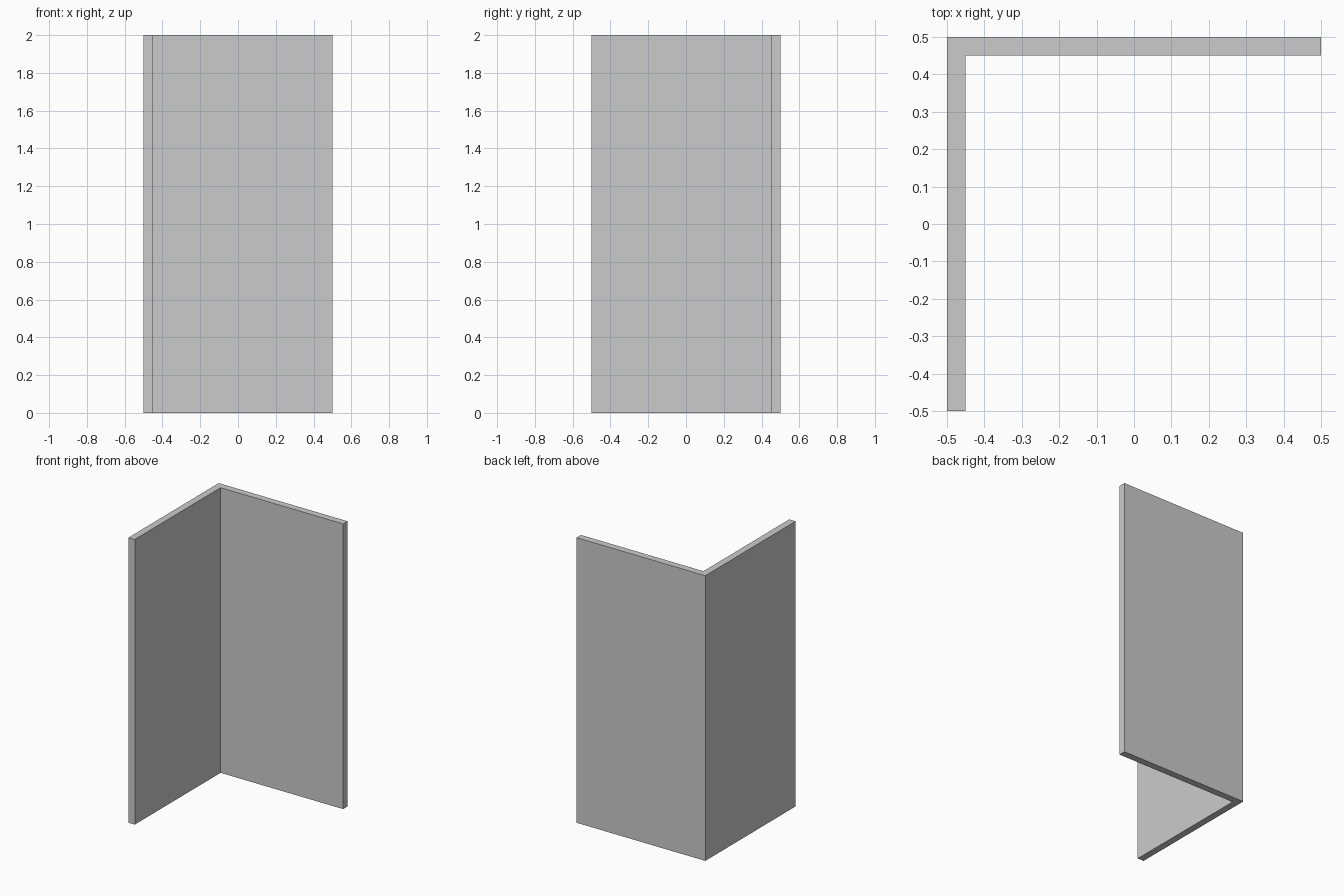
import bpy
import bmesh

if "Cube" in bpy.data.objects:
    bpy.data.objects.remove(bpy.data.objects["Cube"])

HEIGHT, HALF, THICK = 2.0, 0.5, 0.049
inner = HALF - THICK

# L-shaped footprint: left wall meeting back wall, counter-clockwise
profile = [(-HALF, -HALF), (-inner, -HALF), (-inner, inner),
           (HALF, inner), (HALF, HALF), (-HALF, HALF)]

# Extrude the footprint upward into the corner wall
bm = bmesh.new()
base = bm.faces.new([bm.verts.new((x, y, 0)) for x, y in profile])
top = bmesh.ops.extrude_face_region(bm, geom=[base], use_keep_orig=True)
bmesh.ops.translate(bm, vec=(0, 0, HEIGHT),
                    verts=[g for g in top["geom"] if isinstance(g, bmesh.types.BMVert)])
bmesh.ops.recalc_face_normals(bm, faces=bm.faces)

mesh = bpy.data.meshes.new("corner_wall")
bm.to_mesh(mesh)
bm.free()
bpy.context.collection.objects.link(bpy.data.objects.new("corner_wall", mesh))
